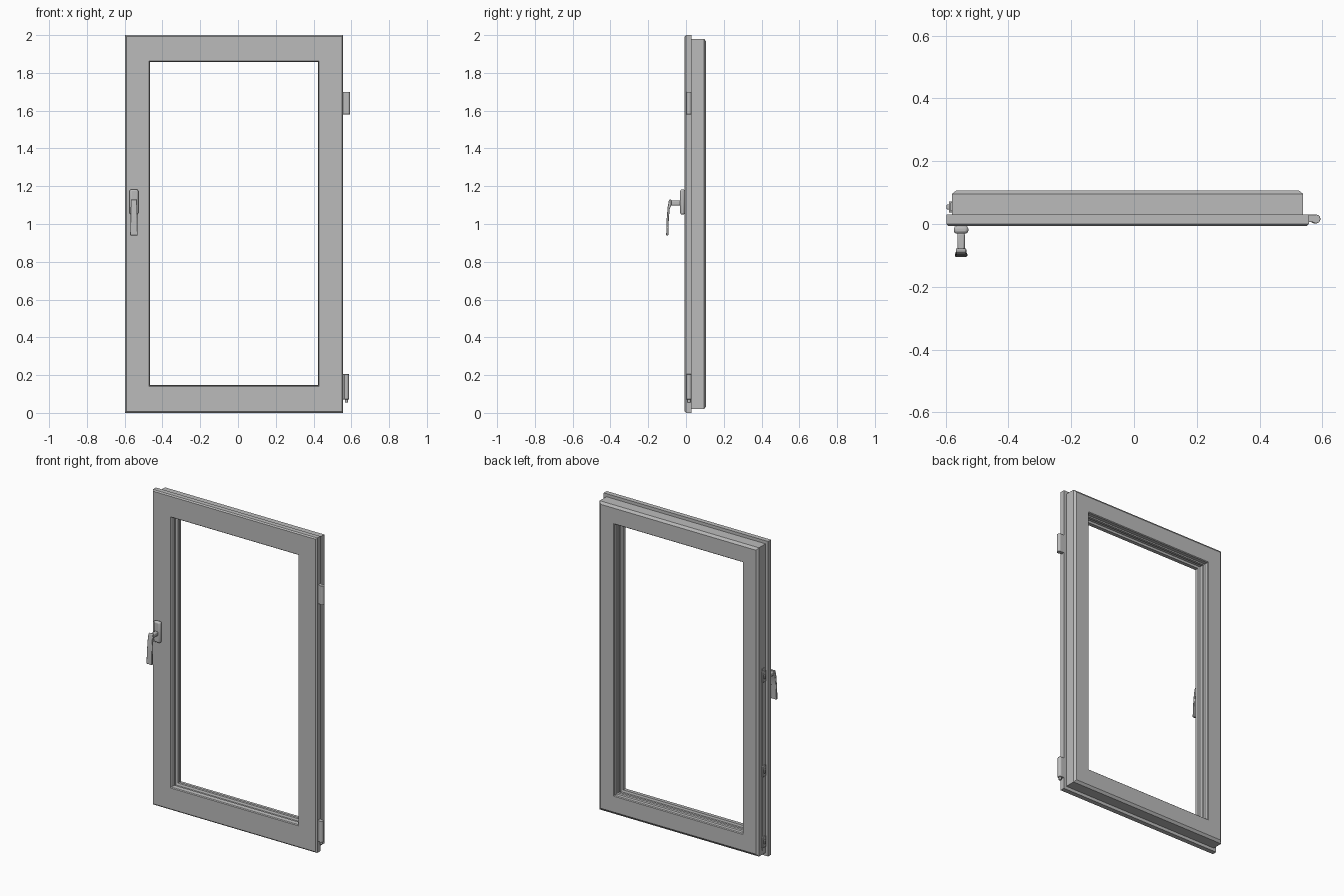
import bpy, bmesh
from mathutils import Vector

cube = bpy.data.objects.get("Cube")
if cube:
    bpy.data.objects.remove(cube, do_unlink=True)

grey = bpy.data.materials.new("light_grey")
grey.use_nodes = True
colour = (0.5, 0.5, 0.5, 1)
grey.diffuse_color = colour
grey.node_tree.nodes["Principled BSDF"].inputs["Base Color"].default_value = colour


def finish(name, bm, bevel=0, segments=2):
    bmesh.ops.recalc_face_normals(bm, faces=bm.faces[:])
    mesh = bpy.data.meshes.new(name)
    bm.to_mesh(mesh)
    bm.free()
    mesh.materials.append(grey)
    ob = bpy.data.objects.new(name, mesh)
    bpy.context.scene.collection.objects.link(ob)
    if bevel:
        mod = ob.modifiers.new("soft_edges", "BEVEL")
        mod.width, mod.segments = bevel, segments
        bpy.context.view_layer.objects.active = ob
        ob.select_set(True)
        bpy.ops.object.shade_smooth_by_angle()
        ob.select_set(False)
    return ob


def box(name, low, high, bevel=0):
    bm = bmesh.new()
    bmesh.ops.create_cube(bm, size=1)
    low, high = Vector(low), Vector(high)
    for v in bm.verts:
        v.co = (low + high) / 2 + v.co * (high - low)
    return finish(name, bm, bevel)


def cylinder(name, x, y, z0, z1, r):
    bm = bmesh.new()
    bmesh.ops.create_cone(bm, cap_ends=True, segments=20, radius1=r, radius2=r, depth=z1 - z0)
    bmesh.ops.translate(bm, verts=bm.verts[:], vec=(x, y, (z0 + z1) / 2))
    return finish(name, bm, 0.002)


# Sash frame: one (inset, depth) section carried round the four mitred corners
LEFT, RIGHT = -0.598, 0.557
section = [
    (0, 0.030), (0, 0.000), (0.007, -0.007),            # front flange
    (0.127, -0.007), (0.131, -0.002), (0.133, 0.025),   # glazing bead
    (0.121, 0.028), (0.121, 0.056),                     # glass groove
    (0.133, 0.060), (0.133, 0.076),                     # rear rebate
    (0.127, 0.080), (0.127, 0.102), (0.123, 0.107),
    (0.032, 0.107), (0.018, 0.096), (0.018, 0.030),     # rear body
]
bm = bmesh.new()
rings = []
for inset, y in section:
    x0, x1 = LEFT + inset, RIGHT - inset
    z0, z1 = inset * 1.11, 2 - inset * 1.08
    rings.append([bm.verts.new((x, y, z)) for x, z in ((x0, z0), (x1, z0), (x1, z1), (x0, z1))])
for a, b in zip(rings, rings[1:] + rings[:1]):
    for i in range(4):
        j = (i + 1) % 4
        bm.faces.new((a[i], a[j], b[j], b[i]))
finish("sash_frame", bm)

# Handle: base plate, neck and curved lever
HX = -0.551
box("handle_plate", (HX - 0.023, -0.031, 1.05), (HX + 0.023, -0.006, 1.183), 0.009)
box("handle_neck", (HX - 0.012, -0.09, 1.098), (HX + 0.012, -0.028, 1.124), 0.006)
lever = [(-0.078, 1.13), (-0.09, 1.128), (-0.097, 1.09), (-0.102, 1.03), (-0.105, 0.94),
         (-0.093, 0.94), (-0.091, 1.03), (-0.086, 1.08), (-0.078, 1.10)]
bm = bmesh.new()
sides = []
for s in (-1, 1):
    sides.append([bm.verts.new((HX + s * (0.016 + 0.02 * (1.13 - z)), y, z)) for y, z in lever])
    bm.faces.new(sides[-1])
for i in range(len(lever)):
    j = (i + 1) % len(lever)
    bm.faces.new((sides[0][i], sides[0][j], sides[1][j], sides[1][i]))
finish("handle_lever", bm, 0.003)

# Hinges: leaf against the flange, barrel and pin
for name, z0, z1, edge in (("upper_hinge", 1.58, 1.70, 0.594), ("lower_hinge", 0.072, 0.205, 0.588)):
    box(name + "_leaf", (RIGHT - 0.002, 0.006, z0), (edge - 0.012, 0.030, z1), 0.002)
    cylinder(name + "_barrel", edge - 0.014, 0.016, z0, z1, 0.014)
cylinder("lower_hinge_pin", 0.574, 0.016, 0.055, 0.08, 0.008)

# Locking hardware on the handle edge
box("lock_rail", (-0.584, 0.042, 0.05), (-0.576, 0.068, 1.2))
for i, z in enumerate((0.1, 0.55, 1.15)):
    box(f"lock_block_{i}", (-0.590, 0.036, z - 0.035), (-0.577, 0.072, z + 0.035), 0.003)
    box(f"lock_cam_{i}", (-0.597, 0.046, z - 0.012), (-0.585, 0.062, z + 0.012), 0.003)
